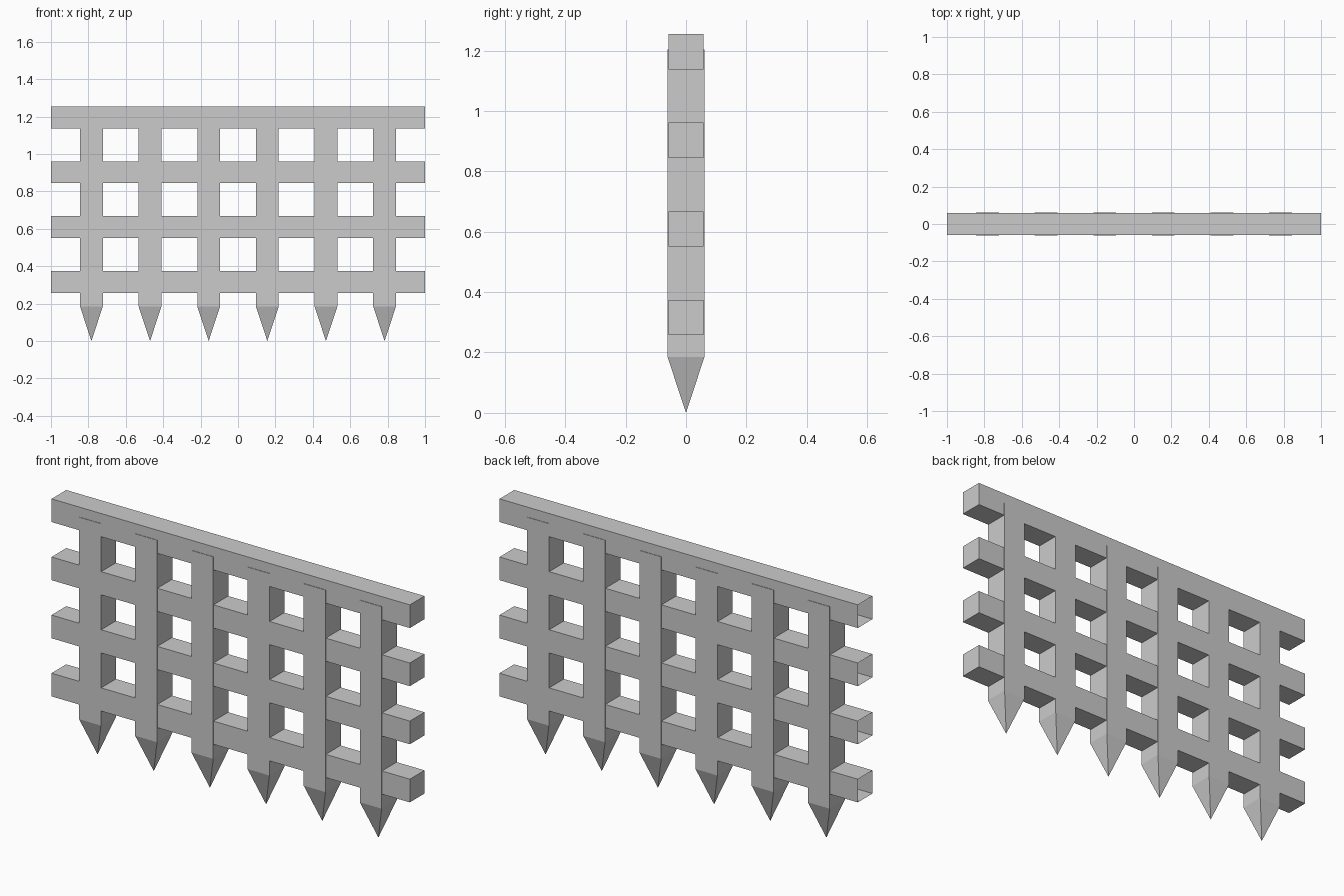
import bpy, bmesh

if "Cube" in bpy.data.objects:
    bpy.data.objects.remove(bpy.data.objects["Cube"])

BAR, RAIL = 0.061, 0.0585  # half thicknesses


def make_object(name, bm):
    bmesh.ops.recalc_face_normals(bm, faces=bm.faces)
    mesh = bpy.data.meshes.new(name)
    bm.to_mesh(mesh)
    bm.free()
    obj = bpy.data.objects.new(name, mesh)
    bpy.context.collection.objects.link(obj)
    return obj


def ring(bm, half, z):
    return [bm.verts.new((sx * half, sy * half, z))
            for sx, sy in ((-1, -1), (1, -1), (1, 1), (-1, 1))]


# Upright bars, each ending in a four-sided spike
for i in range(6):
    bm = bmesh.new()
    low, top = ring(bm, BAR, 0.185), ring(bm, BAR, 1.204)
    tip = bm.verts.new((0, 0, 0))
    bm.faces.new(top)
    for k in range(4):
        n = (k + 1) % 4
        bm.faces.new((low[k], low[n], top[n], top[k]))
        bm.faces.new((tip, low[n], low[k]))
    make_object(f"spiked_bar_{i + 1}", bm).location.x = (i - 2.5) * 0.3135

# Cross rails: square tubes along x, capped at the right, open at the left end
for i in range(4):
    bm = bmesh.new()
    bmesh.ops.create_cube(bm, size=2)
    bmesh.ops.scale(bm, vec=(1, RAIL, RAIL), verts=bm.verts)
    bmesh.ops.recalc_face_normals(bm, faces=bm.faces)
    left_end = [f for f in bm.faces if f.calc_center_median().x < -0.9]
    bmesh.ops.delete(bm, geom=left_end, context='FACES_ONLY')
    make_object(f"cross_rail_{i + 1}", bm).location.z = 0.316 + i * 0.2932
